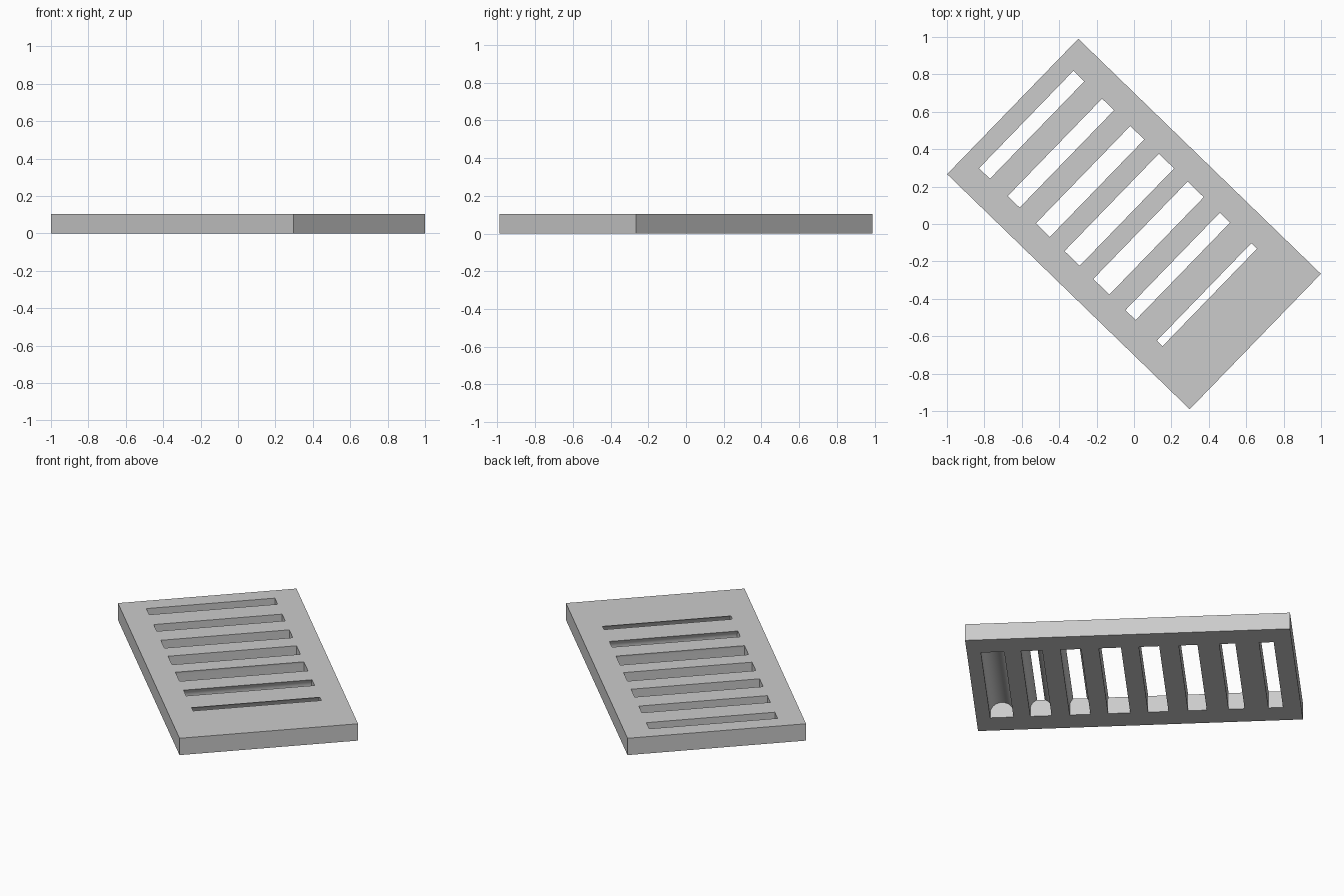
import bpy, bmesh, math

cube = bpy.data.objects.get("Cube")
if cube:
    bpy.data.objects.remove(cube, do_unlink=True)

LENGTH, WIDTH, HEIGHT = 1.806, 1.008, 0.103
SLOT_LENGTH = 0.725
PITCH = 0.2175
ANGLE = math.radians(-44.1)

grey = bpy.data.materials.new("light_grey")
grey.use_nodes = True
colour = (0.6, 0.6, 0.6, 1)
grey.diffuse_color = colour
grey.node_tree.nodes["Principled BSDF"].inputs["Base Color"].default_value = colour


def make_object(name, bm):
    bmesh.ops.recalc_face_normals(bm, faces=bm.faces[:])
    mesh = bpy.data.meshes.new(name)
    bm.to_mesh(mesh)
    bm.free()
    mesh.materials.append(grey)
    obj = bpy.data.objects.new(name, mesh)
    bpy.context.collection.objects.link(obj)
    return obj


def add_arched_slot(bm, x, width, spring):
    """Vertical walls up to the spring line, then a round arch, run along y."""
    r, steps = width / 2, 24
    points = [(x + r, -0.05)]
    for i in range(steps + 1):
        a = math.pi * i / steps
        points.append((x + r * math.cos(a), spring + r * math.sin(a)))
    points.append((x - r, -0.05))
    face = bm.faces.new([bm.verts.new((px, -SLOT_LENGTH / 2, pz)) for px, pz in points])
    new = bmesh.ops.extrude_face_region(bm, geom=[face])["geom"]
    verts = [g for g in new if isinstance(g, bmesh.types.BMVert)]
    bmesh.ops.translate(bm, verts=verts, vec=(0, SLOT_LENGTH, 0))


# Flat rectangular block
bm = bmesh.new()
bmesh.ops.create_cube(bm, size=1)
bmesh.ops.scale(bm, vec=(LENGTH, WIDTH, HEIGHT), verts=bm.verts[:])
bmesh.ops.translate(bm, vec=(0, 0, HEIGHT / 2), verts=bm.verts[:])
plate = make_object("slotted_plate", bm)

# Row of slots: (width, arch spring height); the last stays closed on top
slots = [(0.081, 0.15), (0.089, 0.15), (0.104, 0.15), (0.113, 0.12),
         (0.123, 0.09), (0.115, 0.06), (0.118, 0.048), (0.129, 0.031)]
bm = bmesh.new()
for i, (width, spring) in enumerate(slots):
    add_arched_slot(bm, -0.762 + i * PITCH, width, spring)
cutter = make_object("slot_cutter", bm)
cutter.hide_render = True

# Cut the slots and discard the cutter
mod = plate.modifiers.new("slots", "BOOLEAN")
mod.operation = "DIFFERENCE"
mod.solver = "EXACT"
mod.object = cutter
bpy.ops.object.select_all(action="DESELECT")
plate.select_set(True)
bpy.context.view_layer.objects.active = plate
bpy.ops.object.modifier_apply(modifier=mod.name)
bpy.data.objects.remove(cutter, do_unlink=True)

# Smooth arches, sharp corners, turned on the ground
bpy.ops.object.shade_smooth_by_angle(angle=math.radians(30))
plate.rotation_euler.z = ANGLE
